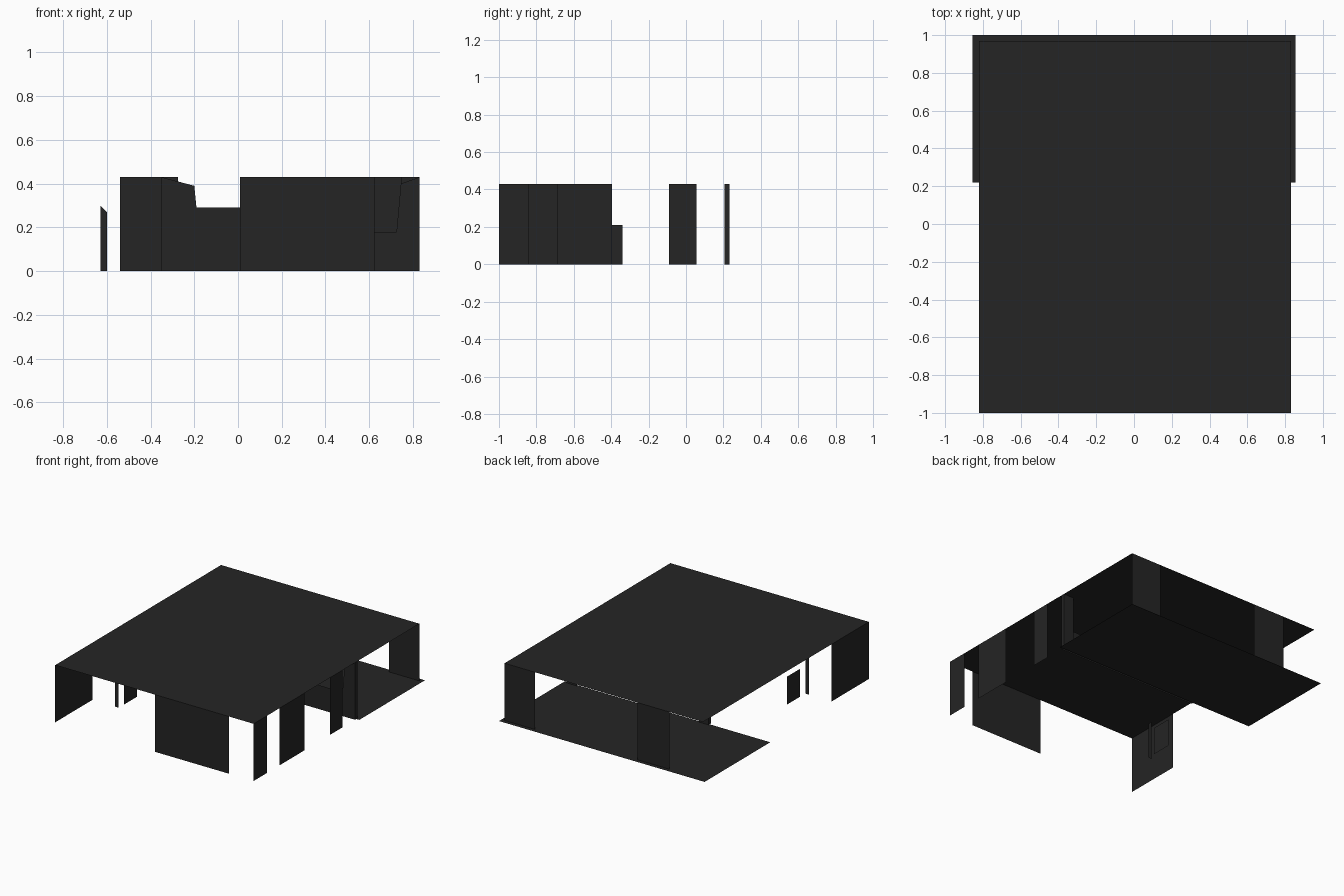
import bpy

if "Cube" in bpy.data.objects:
    bpy.data.objects.remove(bpy.data.objects["Cube"])

# One dark colour for the whole shell
mat = bpy.data.materials.new("charcoal")
mat.diffuse_color = (0.018, 0.018, 0.018, 1)
mat.use_nodes = True
mat.node_tree.nodes["Principled BSDF"].inputs["Base Color"].default_value = mat.diffuse_color

TOP = 0.43                      # roof height
L, R, F, B = -0.82, 0.83, -1.0, 0.97   # outline of the roof


def sheet(name, pts):
    """One flat thin-sheet polygon."""
    me = bpy.data.meshes.new(name)
    me.from_pydata(pts, [], [list(range(len(pts)))])
    me.materials.append(mat)
    ob = bpy.data.objects.new(name, me)
    bpy.context.collection.objects.link(ob)
    return ob


def slab(name, x0, x1, y0, y1, z):
    sheet(name, [(x0, y0, z), (x1, y0, z), (x1, y1, z), (x0, y1, z)])


def wall(name, a, b, h0=TOP, h1=None):
    """Upright panel between two plan points, with heights at each end."""
    h1 = h0 if h1 is None else h1
    sheet(name, [(*a, 0), (*b, 0), (*b, h1), (*a, h0)])


# Roof and rear floor
slab("roof", L, R, F, B, TOP)
slab("rear_floor", -0.855, 0.855, 0.22, 1.0, 0)

# Outer wall panels
wall("front_wall", (0.01, F), (0.625, F))
wall("left_wall", (L, -0.555), (L, F))
for i, (y0, y1) in enumerate([(F, -0.84), (-0.69, -0.395), (-0.09, 0.055)]):
    wall(f"right_wall_{i + 1}", (R, y0), (R, y1))
for i, (x0, x1) in enumerate([(-0.54, -0.275), (0.575, R)]):
    wall(f"back_wall_{i + 1}", (x1, B), (x0, B))

# Low partition pieces near the left wall
wall("small_partition", (-0.63, -0.56), (-0.60, -0.56), 0.30, 0.27)
wall("low_partition", (-0.60, -0.50), (-0.60, -0.34), 0.21)

# Inner wall with a broken, stepped top edge
profile = [(-0.35, 0), (0.75, 0), (0.83, 0), (0.83, TOP), (0.745, 0.40),
           (0.725, 0.18), (0.34, 0.18), (0.30, 0.29), (-0.19, 0.29),
           (-0.20, 0.39), (-0.275, 0.41), (-0.35, TOP)]
sheet("inner_broken_wall", [(x, 0.205, z) for x, z in profile])

# Posts behind both ends of the inner wall
for side, x0, x1, xj in (("left", -0.35, -0.275, -0.35), ("right", 0.745, R, R)):
    wall(f"{side}_post", (x0, 0.232), (x1, 0.232))
    wall(f"{side}_post_return", (xj, 0.205), (xj, 0.232))
